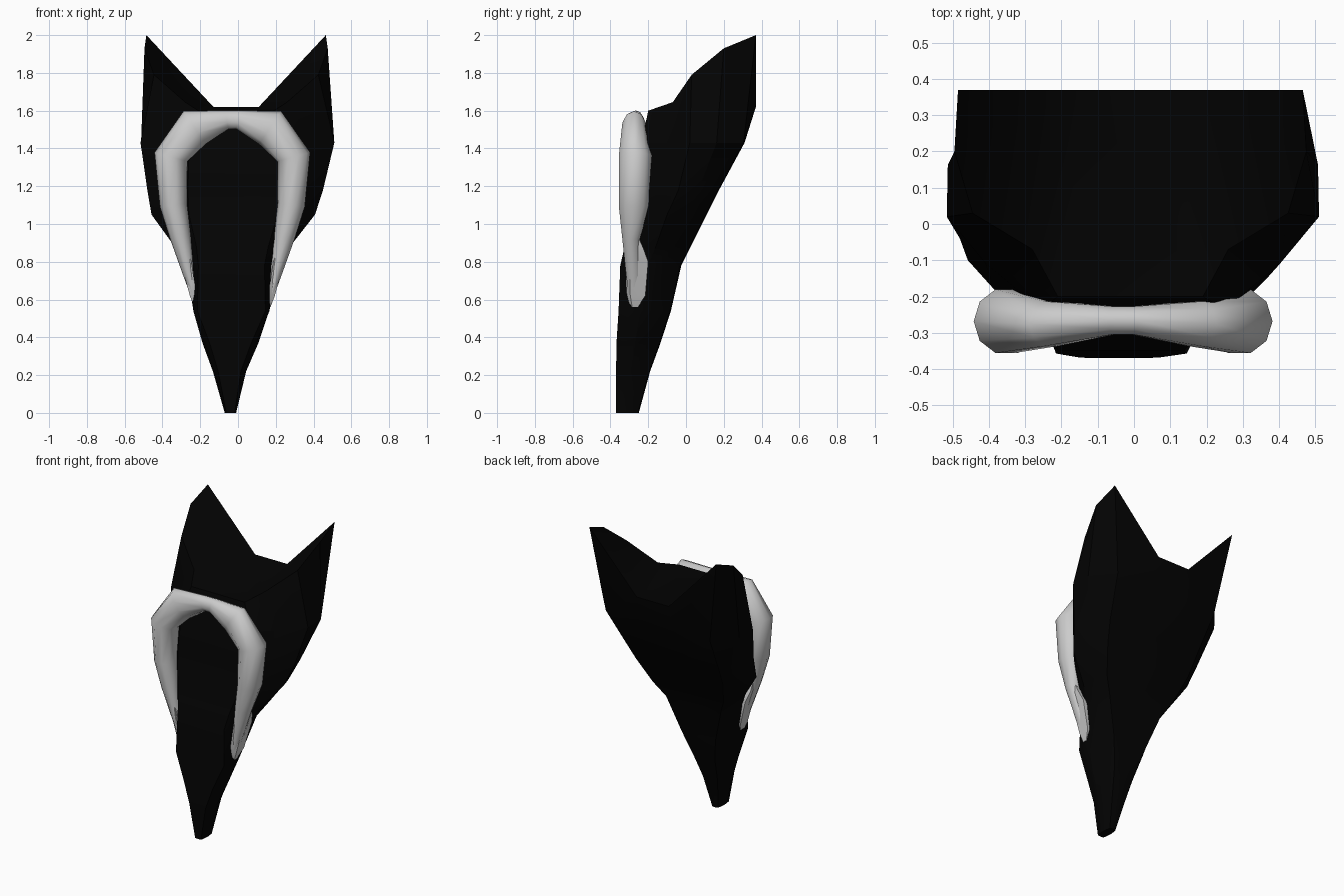
import bpy, math
from mathutils import Vector

if "Cube" in bpy.data.objects:
    bpy.data.objects.remove(bpy.data.objects["Cube"])

black = bpy.data.materials.new("black")
black.diffuse_color = (0.001, 0.001, 0.001, 1)
black.use_nodes = True
black.node_tree.nodes["Principled BSDF"].inputs["Base Color"].default_value = black.diffuse_color


def make(name, verts, faces, mat=None, angle=30):
    me = bpy.data.meshes.new(name)
    me.from_pydata(verts, [], faces)
    ob = bpy.data.objects.new(name, me)
    bpy.context.collection.objects.link(ob)
    bpy.ops.object.select_all(action='DESELECT')
    ob.select_set(True)
    bpy.context.view_layer.objects.active = ob
    bpy.ops.object.mode_set(mode='EDIT')
    bpy.ops.mesh.select_all(action='SELECT')
    bpy.ops.mesh.normals_make_consistent(inside=False)
    bpy.ops.object.mode_set(mode='OBJECT')
    bpy.ops.object.shade_smooth_by_angle(angle=math.radians(angle))
    if mat:
        me.materials.append(mat)
    return ob


def loft(rings, cap_start=True, cap_end=True):
    n = len(rings[0])
    verts = [v for r in rings for v in r]
    faces = [(i * n + j, i * n + (j + 1) % n, (i + 1) * n + (j + 1) % n, (i + 1) * n + j)
             for i in range(len(rings) - 1) for j in range(n)]
    if cap_start:
        faces.append(tuple(range(n)))
    if cap_end:
        faces.append(tuple(range(len(verts) - n, len(verts))))
    return verts, faces


# Body sections: z, centre x, then half width and y of front corner, side, back corner, bulge
rows = [
    (0.00, -.040, .022, -.37, .030, -.31, .022, -.255, .52),
    (0.22, -.045, .060, -.37, .088, -.29, .055, -.195, .52),
    (0.37, -.040, .110, -.368, .148, -.27, .08, -.14, .52),
    (0.54, -.035, .180, -.357, .200, -.24, .125, -.085, .52),
    (0.78, -.035, .175, -.348, .245, -.20, .205, -.03, .52),
    (0.88, -.030, .190, -.325, .305, -.16, .265, .02, .52),
    (1.05, -.025, .235, -.275, .433, -.10, .325, .105, .53),
    (1.18, -.015, .250, -.265, .465, -.04, .35, .17, .54),
    (1.43, -.003, .255, -.235, .513, .02, .39, .305, .565),
]
rings = []
for z, cx, wa, ya, wc, yc, we, ye, m in rows:
    half = [(wa, ya), ((wa + wc) * .53, (ya + yc) / 2), (wc, yc),
            ((wc + we) * m, (yc + ye) / 2), (we, ye), (we * .3, ye + .005)]
    rings.append([Vector((cx + x, y, z)) for x, y in half] +
                 [Vector((cx - x, y, z)) for x, y in reversed(half)])

# Top rim rises from the brow to the two rear points
top = [(.20, -.20, 1.60), (.27, -.07, 1.645), (.435, .03, 1.79),
       (.485, .20, 1.93), (.475, .37, 2.0), (.12, .37, 1.62)]
rings.append([Vector((x - .01, y, z)) for x, y, z in top] +
             [Vector((-x - .01, y, z)) for x, y, z in reversed(top)])
verts, faces = loft(rings, cap_end=False)
s = len(verts) - 12
# Trough between the points
for i in range(4):
    faces.append((s + 5, s + i, s + i + 1))
    faces.append((s + 6, s + 10 - i, s + 11 - i))
faces.append((s, s + 5, s + 6, s + 11))
make("body_shell", verts, faces, black, 25)

# Horseshoe rim: x, y, z of the centreline, radius in plane, radius in depth
half_path = [
    (.19, -.27, .57, .012, .03), (.235, -.28, .76, .035, .042),
    (.275, -.29, .93, .055, .050), (.312, -.275, 1.10, .072, .085),
    (.325, -.268, 1.355, .090, .092), (.20, -.275, 1.51, .105, .065),
    (.03, -.266, 1.552, .050, .041),
]
path = half_path + [(-x, y, z, a, b) for x, y, z, a, b in reversed(half_path)]
rings = []
for i, (x, y, z, a, b) in enumerate(path):
    p, q = path[max(i - 1, 0)], path[min(i + 1, len(path) - 1)]
    t = Vector((q[0] - p[0], 0, q[2] - p[2])).normalized()
    out = Vector((t.z, 0, -t.x))
    rings.append([Vector((x - .03, y, z)) + out * a * math.cos(k * math.tau / 10)
                  + Vector((0, b * math.sin(k * math.tau / 10), 0)) for k in range(10)])
make("horseshoe_rim", *loft(rings), angle=50)

# Flat fins at the lower ends of the rim: z, x, half thickness, y front, y back
fin = [(.56, .192, .010, -.305, -.255), (.62, .207, .018, -.315, -.215),
       (.80, .245, .028, -.32, -.20), (.87, .270, .026, -.31, -.225),
       (.95, .292, .006, -.29, -.26)]
for side, label in ((1, "right"), (-1, "left")):
    rings = [[Vector((side * (x + u) - .03, y, z))
              for u, y in ((-h, y0), (h, y0 + .02), (h, y1), (-h, y1))]
             for z, x, h, y0, y1 in fin]
    make("rim_fin_" + label, *loft(rings))
